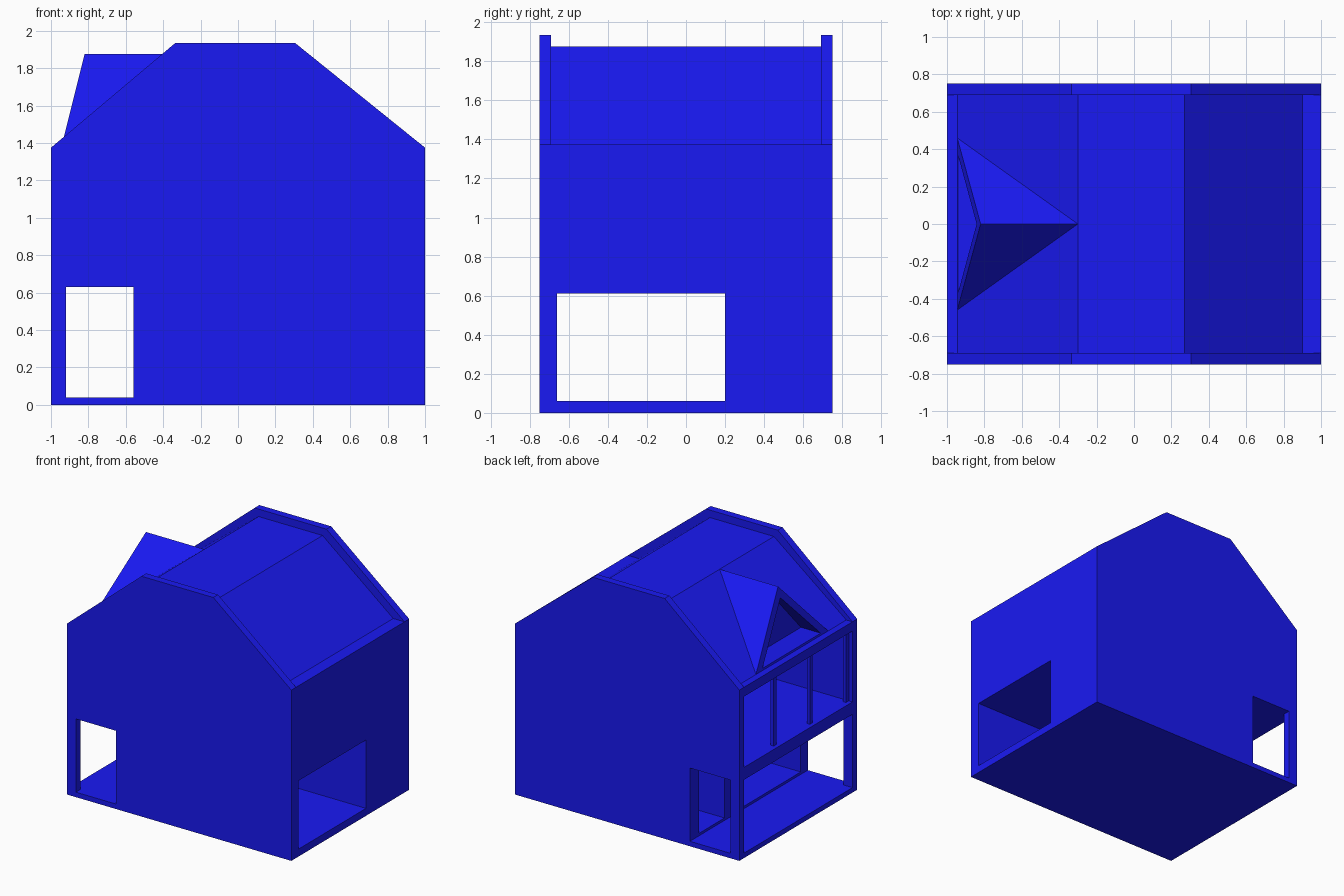
import bpy, bmesh

if "Cube" in bpy.data.objects:
    bpy.data.objects.remove(bpy.data.objects["Cube"])

blue = bpy.data.materials.new("blue_paint")
blue.diffuse_color = (0.01, 0.01, 0.9, 1)
blue.use_nodes = True
blue.node_tree.nodes["Principled BSDF"].inputs["Base Color"].default_value = blue.diffuse_color


def make(name, bm):
    bmesh.ops.recalc_face_normals(bm, faces=bm.faces)
    me = bpy.data.meshes.new(name)
    bm.to_mesh(me)
    bm.free()
    me.materials.append(blue)
    ob = bpy.data.objects.new(name, me)
    bpy.context.collection.objects.link(ob)
    return ob


def prism(name, profile, axis, a, b):
    """Extrude a 2D profile along x (profile = y,z) or y (profile = x,z)."""
    bm = bmesh.new()
    pt = (lambda p, t: (t, p[0], p[1])) if axis == 'x' else (lambda p, t: (p[0], t, p[1]))
    face = bm.faces.new([bm.verts.new(pt(p, a)) for p in profile])
    ext = bmesh.ops.extrude_face_region(bm, geom=[face])
    verts = [v for v in ext['geom'] if isinstance(v, bmesh.types.BMVert)]
    d = b - a
    bmesh.ops.translate(bm, verts=verts, vec=(d, 0, 0) if axis == 'x' else (0, d, 0))
    return make(name, bm)


def box(name, x0, x1, y0, y1, z0, z1):
    return prism(name, [(x0, z0), (x1, z0), (x1, z1), (x0, z1)], 'y', y0, y1)


def cut(target, cutter):
    mod = target.modifiers.new("cut", 'BOOLEAN')
    mod.operation = 'DIFFERENCE'
    mod.solver = 'EXACT'
    mod.object = cutter
    bpy.context.view_layer.objects.active = target
    bpy.ops.object.modifier_apply(modifier=mod.name)
    bpy.data.objects.remove(cutter)


# Gable walls with a side doorway each
gable = [(-1, 0), (1, 0), (1, 1.375), (0.305, 1.935), (-0.335, 1.935), (-1, 1.375)]
for name, y in (("front_gable", -0.75), ("back_gable", 0.69)):
    wall = prism(name, gable, 'y', y, y + 0.06)
    cut(wall, box("doorway", -0.92, -0.56, y - 0.1, y + 0.16, 0.04, 0.63))

# House body and roof between the gables
body = prism("house_body", [(-1, 0), (1, 0), (1, 1.375), (0.9, 1.375), (0.27, 1.875),
                            (-0.3, 1.875), (-0.945, 1.375), (-1, 1.375)], 'y', -0.69, 0.69)
# Ground floor porch, upper room, passage to the right side and small niche
cut(body, box("porch", -1.1, -0.56, -0.8, 0.8, 0.04, 0.63))
cut(body, box("upper_room", -1.1, 0.9, -0.8, 0.8, 0.73, 1.3))
cut(body, box("passage", -0.7, 1.1, -0.66, 0.2, 0.06, 0.61))
cut(body, box("niche", -0.7, -0.2, 0.31, 0.635, 0.06, 0.61))

# Triangular dormer
bm = bmesh.new()
for co in ((-0.82, 0, 1.875), (-0.3, 0, 1.875), (-0.945, 0.46, 1.375), (-0.945, -0.46, 1.375)):
    bm.verts.new(co)
bmesh.ops.convex_hull(bm, input=bm.verts)
dormer = make("dormer", bm)

# Recessed window opening through dormer and roof
for part in (dormer, body):
    cut(part, prism("recess", [(-0.37, 1.39), (0.37, 1.39), (0, 1.79)], 'x', -1.1, -0.765))

# Upper window posts
for i in range(3):
    y = -0.69 + 0.46 * i
    box("window_post_%d" % (i + 1), -0.967, -0.94, y, y + 0.035, 0.73, 1.3)
